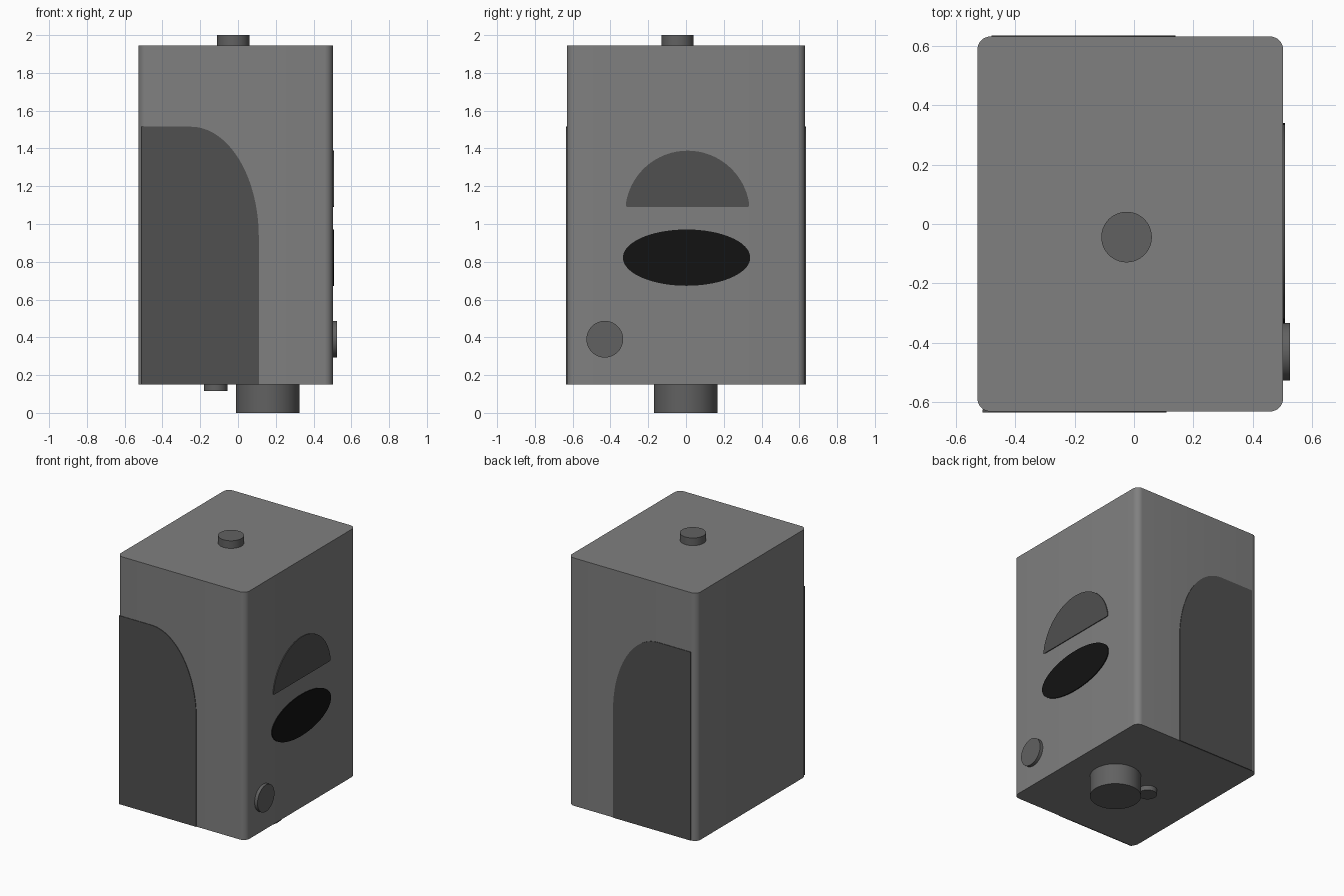
import bpy, bmesh, math
from mathutils import Vector

if "Cube" in bpy.data.objects:
    bpy.data.objects.remove(bpy.data.objects["Cube"])


def material(name, v):
    m = bpy.data.materials.new(name)
    m.diffuse_color = (v, v, v, 1)
    m.use_nodes = True
    m.node_tree.nodes["Principled BSDF"].inputs["Base Color"].default_value = m.diffuse_color
    return m


GREY = material("grey", 0.215)
MID = material("mid_grey", 0.12)
DARK = material("dark_grey", 0.08)
BLACK = material("black", 0.006)


def arc(cx, cy, rx, ry, a0, a1, n):
    """Points on an elliptical arc, angles in degrees, both ends included."""
    return [(cx + rx * math.cos(math.radians(a0 + (a1 - a0) * i / n)),
             cy + ry * math.sin(math.radians(a0 + (a1 - a0) * i / n)))
            for i in range(n + 1)]


def extrude(name, points, axis, start, end, mat):
    """Solid made by extruding a closed 2D outline along an axis."""
    place = {"x": lambda u, v, w: (w, u, v),
             "y": lambda u, v, w: (u, w, v),
             "z": lambda u, v, w: (u, v, w)}[axis]
    bm = bmesh.new()
    face = bm.faces.new([bm.verts.new(place(u, v, start)) for u, v in points])
    grown = bmesh.ops.extrude_face_region(bm, geom=[face], use_keep_orig=True)
    new = [g for g in grown["geom"] if isinstance(g, bmesh.types.BMVert)]
    bmesh.ops.translate(bm, verts=new, vec=Vector(place(0, 0, end - start)))
    bmesh.ops.recalc_face_normals(bm, faces=bm.faces)
    mesh = bpy.data.meshes.new(name)
    bm.to_mesh(mesh)
    bm.free()
    mesh.materials.append(mat)
    ob = bpy.data.objects.new(name, mesh)
    bpy.context.collection.objects.link(ob)
    bpy.context.view_layer.objects.active = ob
    bpy.ops.object.select_all(action="DESELECT")
    ob.select_set(True)
    bpy.ops.object.shade_smooth_by_angle(angle=math.radians(35))
    return ob


def disc(name, u, v, ru, rv, axis, start, end, mat, n=64):
    return extrude(name, arc(u, v, ru, rv, 0, 360, n)[:-1], axis, start, end, mat)


# Housing with rounded vertical edges
X0, X1, Y, R = -0.527, 0.502, 0.631, 0.045
outline = []
for cx, cy, a in ((X1 - R, Y - R, 0), (X0 + R, Y - R, 90),
                  (X0 + R, -Y + R, 180), (X1 - R, -Y + R, 270)):
    outline += arc(cx, cy, R, R, a, a + 90, 8)
extrude("housing", outline, "z", 0.15, 1.945, GREY)

# Knob on top, mount and peg underneath
disc("top_knob", -0.025, -0.044, 0.085, 0.085, "z", 1.93, 2.0, MID)
disc("bottom_mount", 0.157, -0.002, 0.168, 0.168, "z", 0.0, 0.16, MID)
disc("bottom_peg", -0.118, -0.002, 0.062, 0.062, "z", 0.115, 0.16, MID)

# Button, oval window and domed plate on the right face
disc("side_button", -0.43, 0.39, 0.097, 0.097, "x", 0.49, 0.525, MID)
disc("oval_window", 0.003, 0.822, 0.337, 0.149, "x", 0.49, 0.508, BLACK, 96)
extrude("domed_plate", arc(0.008, 1.058, 0.33, 0.33, 8, 172, 64)
        + [(-0.317, 1.094), (-0.311, 1.09), (0.327, 1.09), (0.333, 1.094)],
        "x", 0.49, 0.508, DARK)

# Curved grip panels, front and back
for name, shift, side in (("front_grip", 0.0, -1), ("back_grip", 0.03, 1)):
    panel = [(-0.51 + shift, 0.15), (0.11 + shift, 0.15)]
    panel += arc(-0.25 + shift, 0.93, 0.36, 0.585, 0, 90, 40)
    panel += [(-0.51 + shift, 1.515)]
    extrude(name, panel, "y", side * 0.624, side * 0.635, DARK)
